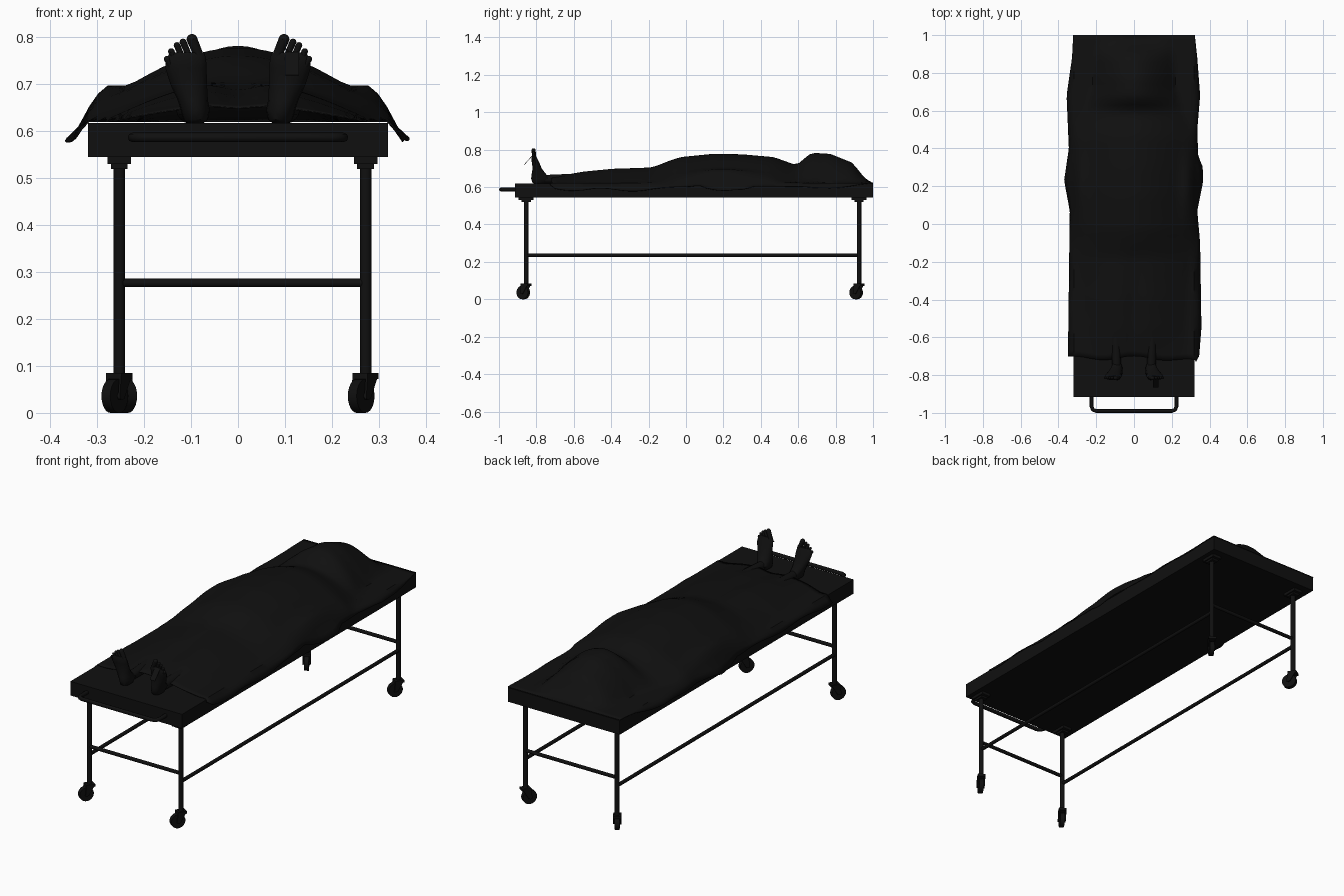
import bpy, bmesh, math
from mathutils import Vector, Matrix

if "Cube" in bpy.data.objects:
    bpy.data.objects.remove(bpy.data.objects["Cube"])

mat = bpy.data.materials.new("near_black")
mat.diffuse_color = (0.005, 0.005, 0.005, 1)
mat.use_nodes = True
mat.node_tree.nodes["Principled BSDF"].inputs["Base Color"].default_value = mat.diffuse_color


def finish(name, bm, smooth=True):
    bmesh.ops.recalc_face_normals(bm, faces=bm.faces[:])
    me = bpy.data.meshes.new(name)
    bm.to_mesh(me)
    bm.free()
    ob = bpy.data.objects.new(name, me)
    bpy.context.collection.objects.link(ob)
    me.materials.append(mat)
    if smooth:
        bpy.context.view_layer.objects.active = ob
        bpy.ops.object.select_all(action='DESELECT')
        ob.select_set(True)
        bpy.ops.object.shade_smooth_by_angle(angle=math.radians(40))
    return ob


def add_box(bm, lo, hi, m=Matrix()):
    lo, hi = Vector(lo), Vector(hi)
    bmesh.ops.create_cube(bm, size=1, matrix=m @ Matrix.Translation((lo + hi) / 2)
                          @ Matrix.Diagonal((*(hi - lo), 1)))


def add_rod(bm, a, b, r, r2=None, seg=12):
    a, b = Vector(a), Vector(b)
    m = Matrix.Translation((a + b) / 2) @ (b - a).to_track_quat('Z', 'Y').to_matrix().to_4x4()
    bmesh.ops.create_cone(bm, cap_ends=True, segments=seg, radius1=r,
                          radius2=r if r2 is None else r2, depth=(b - a).length, matrix=m)


def lerp(table, t):
    if t <= table[0][0]:
        return table[0][1]
    for (a, va), (b, vb) in zip(table, table[1:]):
        if t <= b:
            return va + (vb - va) * (t - a) / (b - a)
    return table[-1][1]


# table top
bm = bmesh.new()
add_box(bm, (-0.32, -0.915, 0.545), (0.32, 1.0, 0.618))
finish("table_top", bm, False)

# bent push handle at the foot end
cu = bpy.data.curves.new("push_handle", 'CURVE')
cu.dimensions = '3D'
cu.bevel_depth = 0.01
cu.bevel_resolution = 2
half = [(0.225, -0.90), (0.225, -0.965), (0.218, -0.983), (0.2, -0.99)]
path = half + [(-x, y) for x, y in reversed(half)]
sp = cu.splines.new('POLY')
sp.points.add(len(path) - 1)
for p, (x, y) in zip(sp.points, path):
    p.co = (x, y, 0.587, 1)
cu.materials.append(mat)
bpy.context.collection.objects.link(bpy.data.objects.new("push_handle", cu))

# legs, mounting pads, rails
XL, XR, YF, YB = -0.253, 0.272, -0.855, 0.925
bm = bmesh.new()
for x in (XL, XR):
    for y in (YF, YB):
        add_rod(bm, (x, y, 0.075), (x, y, 0.545), 0.012)
        add_box(bm, (x - 0.025, y - 0.04, 0.53), (x + 0.025, y + 0.04, 0.546))
        add_box(bm, (x - 0.018, y - 0.025, 0.52), (x + 0.018, y + 0.025, 0.531))
    add_rod(bm, (x, YF, 0.235), (x, YB, 0.235), 0.009)
for y in (YF, YB):
    add_rod(bm, (XL, y, 0.277), (XR, y, 0.277), 0.009)
finish("leg_frame", bm)

# swivelled casters
for name, x, y, ang in (("front_left", XL, YF, -32), ("front_right", XR, YF, -32),
                        ("back_left", XL, YB, 32), ("back_right", XR, YB, -32)):
    m = Matrix.Translation((x, y, 0)) @ Matrix.Rotation(math.radians(ang), 4, 'Z')
    bm = bmesh.new()
    c = Vector((0, -0.018, 0.036))
    add_rod(bm, m @ (c - Vector((0.011, 0, 0))), m @ (c + Vector((0.011, 0, 0))), 0.036, seg=24)
    add_rod(bm, m @ (c - Vector((0.019, 0, 0))), m @ (c + Vector((0.019, 0, 0))), 0.008)
    add_box(bm, (-0.019, -0.022, 0.072), (0.019, 0.022, 0.085), m)
    for s in (-1, 1):
        # fork cheek, tapering to the axle
        prof = [(0.022, 0.083), (-0.022, 0.083), (-0.028, 0.03), (-0.01, 0.03)]
        f = [[bm.verts.new(m @ Vector((s * w, py, pz))) for py, pz in prof] for w in (0.014, 0.019)]
        bm.faces.new(f[0])
        bm.faces.new(f[1])
        for i in range(4):
            j = (i + 1) % 4
            bm.faces.new((f[0][i], f[0][j], f[1][j], f[1][i]))
    finish(name + "_caster", bm)

# draped sheet: ridge height, body half width and hem outline along y
RIDGE = [(-0.74, 0.652), (-0.55, 0.69), (-0.4, 0.706), (-0.18, 0.71), (-0.03, 0.76), (0.15, 0.778),
         (0.3, 0.775), (0.47, 0.76), (0.59, 0.717), (0.67, 0.783), (0.77, 0.778), (0.89, 0.73),
         (0.96, 0.643), (1.0, 0.622)]
BODY = [(-0.7, 0.27), (-0.3, 0.29), (0, 0.34), (0.45, 0.34), (0.6, 0.26), (0.72, 0.22), (1, 0.2)]
HEM_L = [(-0.72, 0.35), (0.07, 0.34), (0.23, 0.37), (0.4, 0.345), (0.68, 0.357), (0.88, 0.328), (1, 0.322)]
HEM_R = [(-0.74, 0.322), (-0.7, 0.345), (-0.55, 0.357), (-0.1, 0.35), (0.07, 0.335), (0.22, 0.365),
         (0.3, 0.365), (0.36, 0.34), (0.5, 0.335), (0.68, 0.35), (0.88, 0.335), (1, 0.322)]
NX, NY = 36, 60
bm = bmesh.new()
grid = []
for j in range(NY + 1):
    row = []
    for i in range(NX + 1):
        u = i / NX * 2 - 1
        y0 = -0.71 - 0.025 * max(0, u) ** 3 + 0.01 * math.cos(u * 7)
        y = y0 + (1.0 - y0) * j / NY
        hem = lerp(HEM_L if u < 0 else HEM_R, y)
        a = abs(u)
        x = a / 0.9 * 0.322 if a < 0.9 else 0.322 + (hem - 0.322) * (a - 0.9) / 0.1
        k = math.cos(math.pi / 2 * min(1, x / lerp(BODY, y)))
        if y < -0.1:                                   # valley between the shins
            k *= 1 - 0.25 * min(1, (-0.1 - y) * 3) * math.exp(-(x / 0.05) ** 2)
        z = 0.623 + (lerp(RIDGE, y) - 0.623) * k
        z += 0.032 * math.exp(-((x - 0.285) / 0.035) ** 2 - ((y - 0.2) / 0.17) ** 2)
        if a > 0.9:
            z -= (hem - 0.322) * (a - 0.9) / 0.1 * (1.15 + 0.3 * math.sin(y * 17))
        row.append(bm.verts.new((math.copysign(x, u), y, z)))
    grid.append(row)
for j in range(NY):
    for i in range(NX):
        bm.faces.new((grid[j][i], grid[j][i + 1], grid[j + 1][i + 1], grid[j + 1][i]))
sheet = finish("draped_sheet", bm)
sol = sheet.modifiers.new("thickness", 'SOLIDIFY')
sol.thickness = 0.003

# feet: lofted sole-to-instep rings, toes and shin (z, x centre, half x, sole y, instep y)
RINGS = [(0.617, 0.09, 0.016, -0.81, -0.765), (0.625, 0.09, 0.026, -0.822, -0.74),
         (0.645, 0.091, 0.031, -0.828, -0.722), (0.665, 0.096, 0.032, -0.826, -0.745),
         (0.70, 0.105, 0.039, -0.82, -0.772), (0.735, 0.111, 0.044, -0.825, -0.786),
         (0.755, 0.111, 0.043, -0.827, -0.797), (0.768, 0.108, 0.036, -0.823, -0.803)]
TOES = [(0.083, 0.76, 0.098, 0.796, 0.0115), (0.104, 0.76, 0.117, 0.79, 0.0075),
        (0.118, 0.755, 0.130, 0.783, 0.007), (0.131, 0.748, 0.142, 0.770, 0.007),
        (0.142, 0.738, 0.151, 0.754, 0.007)]
for name, s in (("left_foot", -1), ("right_foot", 1)):
    bm = bmesh.new()
    loops = []
    for z, xc, hx, ya, yb in RINGS:
        loops.append([bm.verts.new((s * (xc + hx * math.cos(t)), (ya + yb) / 2 + (yb - ya) / 2 * math.sin(t), z))
                      for t in (math.tau * n / 16 for n in range(16))])
    for p, q in zip(loops, loops[1:]):
        for n in range(16):
            bm.faces.new((p[n], p[n - 1], q[n - 1], q[n]))
    bm.faces.new(loops[0])
    bm.faces.new(loops[-1])
    for xa, za, xb, zb, r in TOES:
        add_rod(bm, (s * xa, -0.812, za), (s * xb, -0.815, zb), r * 0.9, r)
        bmesh.ops.create_uvsphere(bm, u_segments=12, v_segments=8, radius=r,
                                  matrix=Matrix.Translation((s * xb, -0.815, zb)))
    add_rod(bm, (s * 0.092, -0.77, 0.642), (s * 0.1, -0.4, 0.648), 0.022, 0.032, 16)
    finish(name, bm)

# tag tied to the right big toe
bm = bmesh.new()
m = Matrix.Translation((0.115, -0.843, 0.744)) @ Matrix.Rotation(math.radians(-42), 4, 'X')
add_box(bm, (-0.015, -0.0012, -0.033), (0.015, 0.0012, 0.033), m)
add_rod(bm, (0.112, -0.822, 0.766), (0.098, -0.815, 0.778), 0.0015, seg=6)
finish("toe_tag", bm, False)
